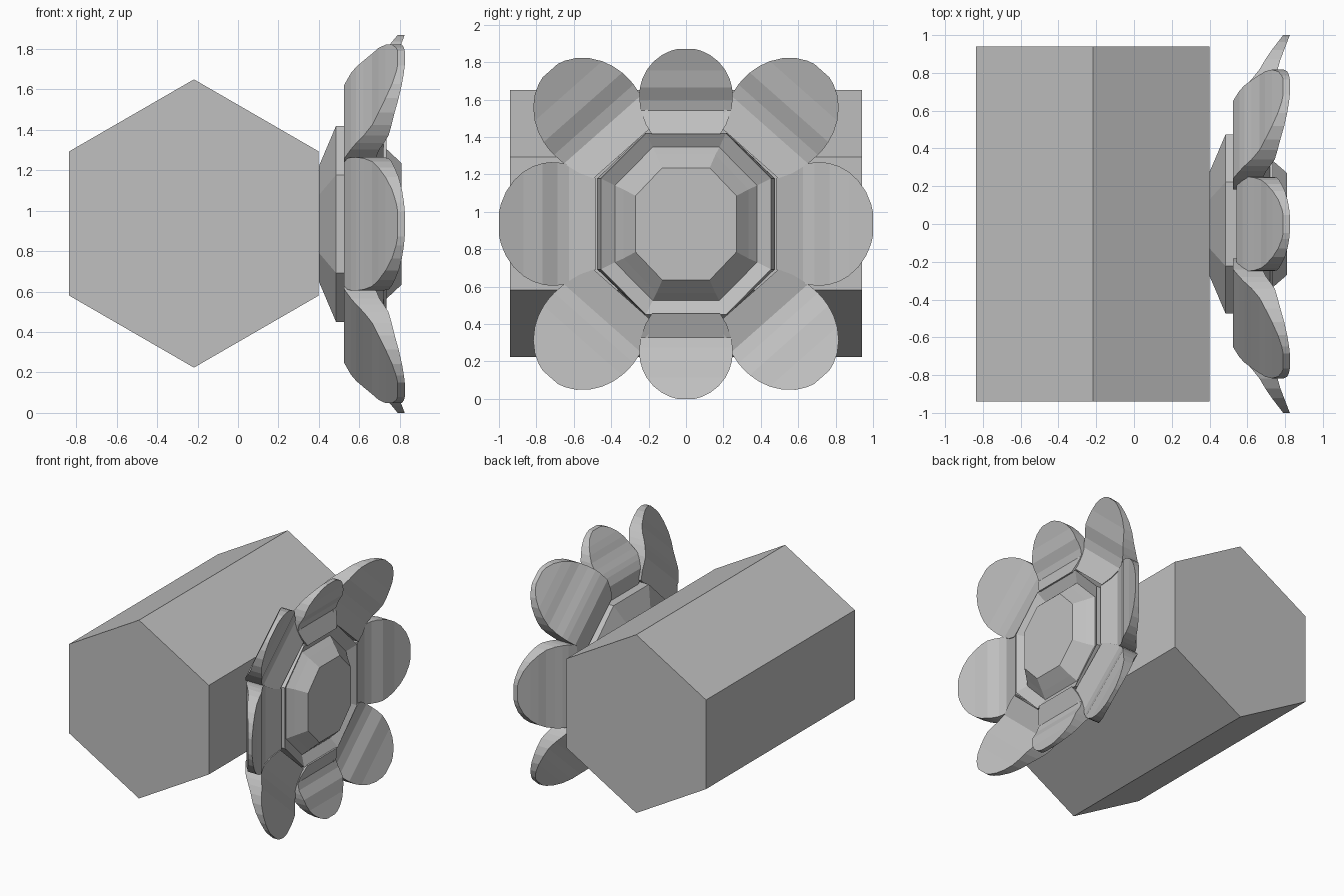
import bpy, bmesh, math

cube = bpy.data.objects.get("Cube")
if cube:
    bpy.data.objects.remove(cube, do_unlink=True)

CENTRE_Z = 0.935

grey = bpy.data.materials.new("plain grey")
grey.use_nodes = True
colour = (0.53, 0.53, 0.53, 1)
grey.diffuse_color = colour
grey.node_tree.nodes["Principled BSDF"].inputs["Base Color"].default_value = colour


def loft(name, sections):
    """Join a series of equal-sized point loops and cap both ends."""
    bm = bmesh.new()
    loops = [[bm.verts.new(p) for p in s] for s in sections]
    for a, b in zip(loops, loops[1:]):
        n = len(a)
        for i in range(n):
            j = (i + 1) % n
            bm.faces.new((a[i], a[j], b[j], b[i]))
    bm.faces.new(loops[0][::-1])
    bm.faces.new(loops[-1])
    bmesh.ops.recalc_face_normals(bm, faces=bm.faces)
    mesh = bpy.data.meshes.new(name)
    bm.to_mesh(mesh)
    bm.free()
    mesh.materials.append(grey)
    obj = bpy.data.objects.new(name, mesh)
    bpy.context.collection.objects.link(obj)
    return obj


def interpolate(points, t):
    for (t0, v0), (t1, v1) in zip(points, points[1:]):
        if t <= t1:
            return v0 + (v1 - v0) * (t - t0) / (t1 - t0)
    return points[-1][1]


# Six-sided body lying along y
def hexagon(y):
    return [(-0.218 + 0.713 * math.sin(math.radians(60 * i)), y,
             CENTRE_Z + 0.002 + 0.713 * math.cos(math.radians(60 * i))) for i in range(6)]


loft("hexagonal_body", [hexagon(-0.94), hexagon(0.94)])


# Eight-sided flower centre: flared base, rim, groove and raised cushion
def octagon(x, hy, hz):
    quarter = [(hy, hz * 0.5), (hy * 0.47, hz)]
    pts = quarter + [(-y, z) for y, z in quarter[::-1]]
    pts += [(-y, -z) for y, z in pts]
    return [(x, y, CENTRE_Z + z) for y, z in pts]


loft("flower_centre", [octagon(*s) for s in (
    (0.40, 0.275, 0.285), (0.485, 0.475, 0.485), (0.60, 0.475, 0.485),
    (0.735, 0.455, 0.485), (0.69, 0.38, 0.41), (0.735, 0.335, 0.37),
    (0.81, 0.27, 0.30))])

# Petals: thick near the centre, dipping and then curling forward to the tip
FRONT = [(0, 0.72), (0.28, 0.68), (0.4, 0.70), (0.55, 0.745), (0.75, 0.775), (1, 0.825)]
BACK = [(0, 0.525), (0.3, 0.525), (0.45, 0.575), (0.62, 0.655), (0.8, 0.71), (1, 0.79)]
STEPS = (0, 0.12, 0.28, 0.4, 0.47, 0.55, 0.65, 0.75, 0.85, 0.93, 0.98, 1)


def petal(name, angle, inner, outer, half_width, shift=0):
    c, s = math.cos(angle), math.sin(angle)
    sections = []
    for t in STEPS:
        u = (t - 0.45) / (0.56 if t > 0.45 else 0.66)
        w = half_width * math.sqrt(1 - u * u)
        r = inner + (outer - inner) * t
        front = interpolate(FRONT, t) + shift * (1 - t)
        back = interpolate(BACK, t) + shift * (1 - t)
        sections.append([(x, r * c - v * s, CENTRE_Z + r * s + v * c)
                         for x, v in ((back, -w), (front, -w), (front, w), (back, w))])
    loft(name, sections)


diagonal = math.radians(48.5)
for side, sign in (("left", 1), ("right", -1)):
    turn = 0 if sign > 0 else math.pi
    petal(f"{side}_outer_petal", turn, 0.48, 1.0, 0.33)
    for level, up in (("upper", 1), ("lower", -1)):
        petal(f"{side}_{level}_petal", up * (turn + sign * diagonal), 0.51, 1.095, 0.285)
for level, up in (("top", 1), ("bottom", -1)):
    petal(f"{level}_petal", up * math.pi / 2, 0.48, 0.935, 0.25, 0.025)
